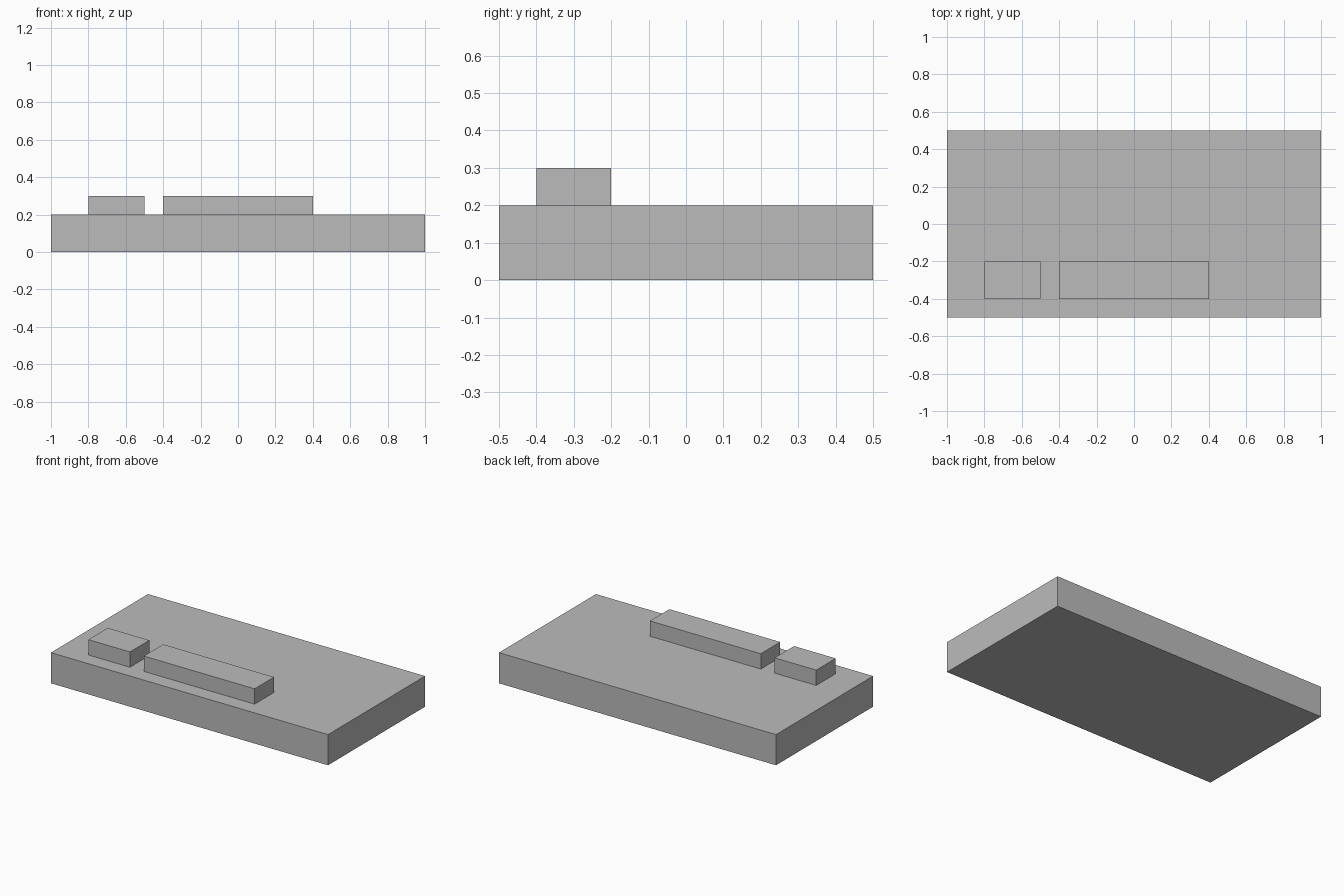
import bpy

# Remove the default cube
cube = bpy.data.objects.get("Cube")
if cube:
    bpy.data.objects.remove(cube, do_unlink=True)

# Single grey material
grey = bpy.data.materials.new("grey")
grey.use_nodes = True
colour = (0.5, 0.5, 0.5, 1)
grey.diffuse_color = colour
grey.node_tree.nodes["Principled BSDF"].inputs["Base Color"].default_value = colour


def box(name, low, high):
    """Add a flat-faced box spanning two opposite corners."""
    centre = [(a + b) / 2 for a, b in zip(low, high)]
    bpy.ops.mesh.primitive_cube_add(size=1, location=centre)
    obj = bpy.context.object
    obj.name = name
    obj.scale = [b - a for a, b in zip(low, high)]
    bpy.ops.object.transform_apply(location=False, rotation=False, scale=True)
    obj.data.materials.append(grey)


# Slab with two raised blocks along its front edge
SLAB_TOP, BLOCK_TOP = 0.2, 0.3
box("base_slab", (-1, -0.5, 0), (1, 0.5, SLAB_TOP))
for name, left, right in (("short_block", -0.8, -0.5), ("long_block", -0.4, 0.4)):
    box(name, (left, -0.4, SLAB_TOP), (right, -0.2, BLOCK_TOP))
